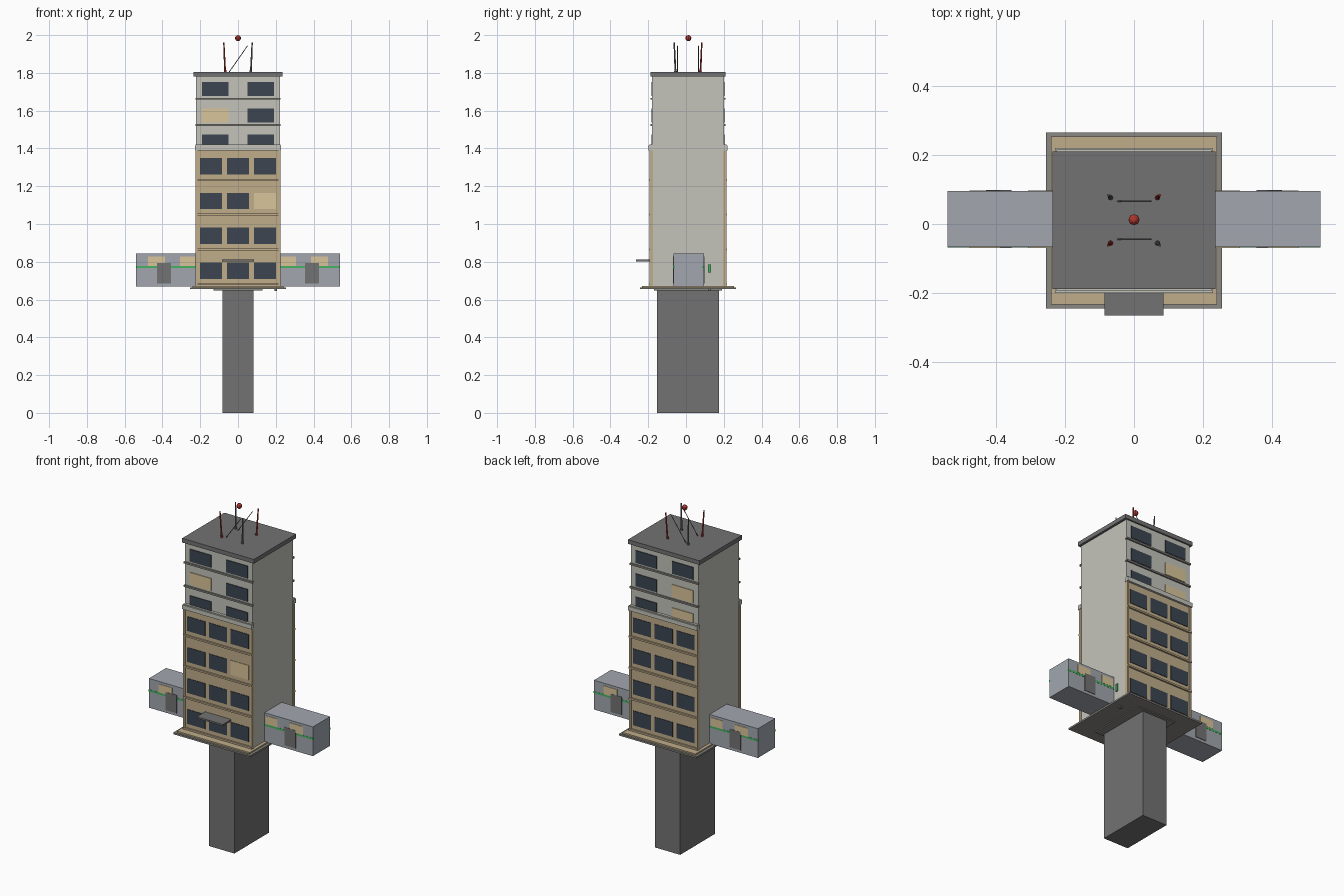
import bpy
from math import radians
from mathutils import Vector

if "Cube" in bpy.data.objects:
    bpy.data.objects.remove(bpy.data.objects["Cube"])

C = 0.0105  # tower centre in y


def mat(name, r, g, b):
    m = bpy.data.materials.new(name)
    m.diffuse_color = (r, g, b, 1)
    m.use_nodes = True
    m.node_tree.nodes["Principled BSDF"].inputs["Base Color"].default_value = m.diffuse_color
    return m


WALL = mat("pale_wall", 0.55, 0.55, 0.50)
BEIGE = mat("beige_wall", 0.53, 0.42, 0.26)
GLASS = mat("dark_glass", 0.045, 0.06, 0.08)
LIT = mat("lit_glass", 0.70, 0.56, 0.32)
DARK = mat("dark_grey", 0.17, 0.17, 0.17)
TRIM = mat("trim_grey", 0.26, 0.25, 0.23)
POD = mat("blue_grey", 0.36, 0.39, 0.43)
GREEN = mat("green", 0.06, 0.45, 0.12)
RED = mat("red", 0.45, 0.04, 0.03)


def box(name, x0, x1, y0, y1, z0, z1, m):
    bpy.ops.mesh.primitive_cube_add(size=1, location=((x0 + x1) / 2, (y0 + y1) / 2, (z0 + z1) / 2))
    o = bpy.context.object
    o.name = name
    o.scale = (abs(x1 - x0), abs(y1 - y0), z1 - z0)
    bpy.ops.object.transform_apply(location=False, rotation=False, scale=True)
    o.data.materials.append(m)
    return o


def rod(name, a, b, r0, r1, m):
    a, b = Vector(a), Vector(b)
    d = b - a
    bpy.ops.mesh.primitive_cone_add(vertices=8, radius1=r0, radius2=r1, depth=d.length, location=(a + b) / 2)
    o = bpy.context.object
    o.name = name
    o.rotation_euler = d.to_track_quat('Z', 'Y').to_euler()
    o.data.materials.append(m)


# Support column and base plates
box("support_column", -0.083, 0.083, C - 0.163, C + 0.163, 0, 0.655, DARK)
box("base_plate", -0.255, 0.255, C - 0.255, C + 0.255, 0.655, 0.665, TRIM)
box("base_step", -0.24, 0.24, C - 0.243, C + 0.243, 0.665, 0.673, BEIGE)
box("underside_plate", -0.13, 0.13, C - 0.18, C + 0.18, 0.649, 0.655, TRIM)

# Tower body and roof
box("tower_body", -0.222, 0.222, C - 0.19, C + 0.19, 0.665, 1.785, WALL)
box("roof_slab", -0.236, 0.236, C - 0.199, C + 0.199, 1.78, 1.805, DARK)

# Front and back facades
for side, s in (("front", -1), ("back", 1)):
    def face(name, x0, x1, d0, d1, z0, z1, m):
        box(f"{side}_{name}", x0, x1, C + s * d0, C + s * d1, z0, z1, m)

    face("beige_facade", -0.22, 0.22, 0.185, 0.197, 0.67, 1.395, BEIGE)
    face("cornice", -0.228, 0.228, 0.185, 0.21, 1.39, 1.415, WALL)
    face("cornice_cap", -0.224, 0.224, 0.185, 0.205, 1.415, 1.42, WALL)
    for x in (-0.22, 0.22):
        face("corner_pilaster", x - 0.006, x + 0.006, 0.185, 0.203, 0.67, 1.39, BEIGE)

    # Lower floors: three windows each
    for i in range(4):
        z = 0.71 + 0.1843 * i
        face("floor_band", -0.226, 0.226, 0.185, 0.207, z - 0.034, z - 0.024, BEIGE)
        for j in (-1, 0, 1):
            lit = s < 0 and i == 2 and j == 1
            face("lower_window", j * 0.143 - 0.059, j * 0.143 + 0.059, 0.19, 0.2, z, z + 0.086, LIT if lit else GLASS)

    # Upper floors: two windows each
    for i in range(3):
        z = 1.40 + 0.1385 * i
        if i:
            face("upper_band", -0.226, 0.226, 0.185, 0.199, z - 0.019, z - 0.009, TRIM)
        for j in (-1, 1):
            lit = j < 0 and (i == 1 or (i == 0 and s > 0))
            face("upper_window", j * 0.12 - 0.07, j * 0.12 + 0.07, 0.185, 0.194, z, z + 0.074, LIT if lit else GLASS)

# Entrance canopy
box("entrance_canopy", -0.086, 0.086, -0.265, -0.18, 0.802, 0.812, DARK)

# Side wings with windows, doors and stripes on both faces
Y0, Y1 = -0.067, 0.095
for s in (-1, 1):
    box("wing", s * 0.2, s * 0.54, Y0, Y1, 0.669, 0.843, POD)
    for y, d in ((Y0, -1), (Y1, 1)):
        box("wing_stripe", s * 0.222, s * 0.5405, y - d * 0.01, y + d * 0.001, 0.766, 0.778, GREEN)
        for a, b in ((0.228, 0.307), (0.386, 0.476)):
            box("wing_window", s * a, s * b, y - d * 0.01, y + d * 0.002, 0.778, 0.828, LIT)
        box("wing_door", s * 0.355, s * 0.428, y - d * 0.01, y + d * 0.003, 0.685, 0.793, DARK)

# Small wall box and underside lamp
box("wall_box", 0.22, 0.23, 0.117, 0.132, 0.742, 0.785, GREEN)
box("underside_lamp", 0.193, 0.207, 0.118, 0.132, 0.645, 0.655, DARK)

# Roof antennas, braces and beacon
for sx in (-1, 1):
    for sy in (-1, 1):
        m = RED if sx == sy else DARK
        x, y = sx * 0.068, C + sy * 0.066
        tip = (sx * 0.075, C + sy * 0.073, 1.96)
        rod("antenna", (x, y, 1.8), tip, 0.005, 0.0035, m)
        rod("antenna_foot", (x, y, 1.8), (x, y, 1.815), 0.008, 0.006, m)
for sy in (-1, 1):
    y = C + sy * 0.055
    rod("antenna_brace", (-0.05, y, 1.8), (0.05, y, 1.943), 0.002, 0.002, DARK)
bpy.ops.mesh.primitive_uv_sphere_add(segments=8, ring_count=6, radius=0.016, location=(0, C + 0.002, 1.984))
beacon = bpy.context.object
beacon.name = "beacon_ball"
beacon.data.materials.append(RED)
